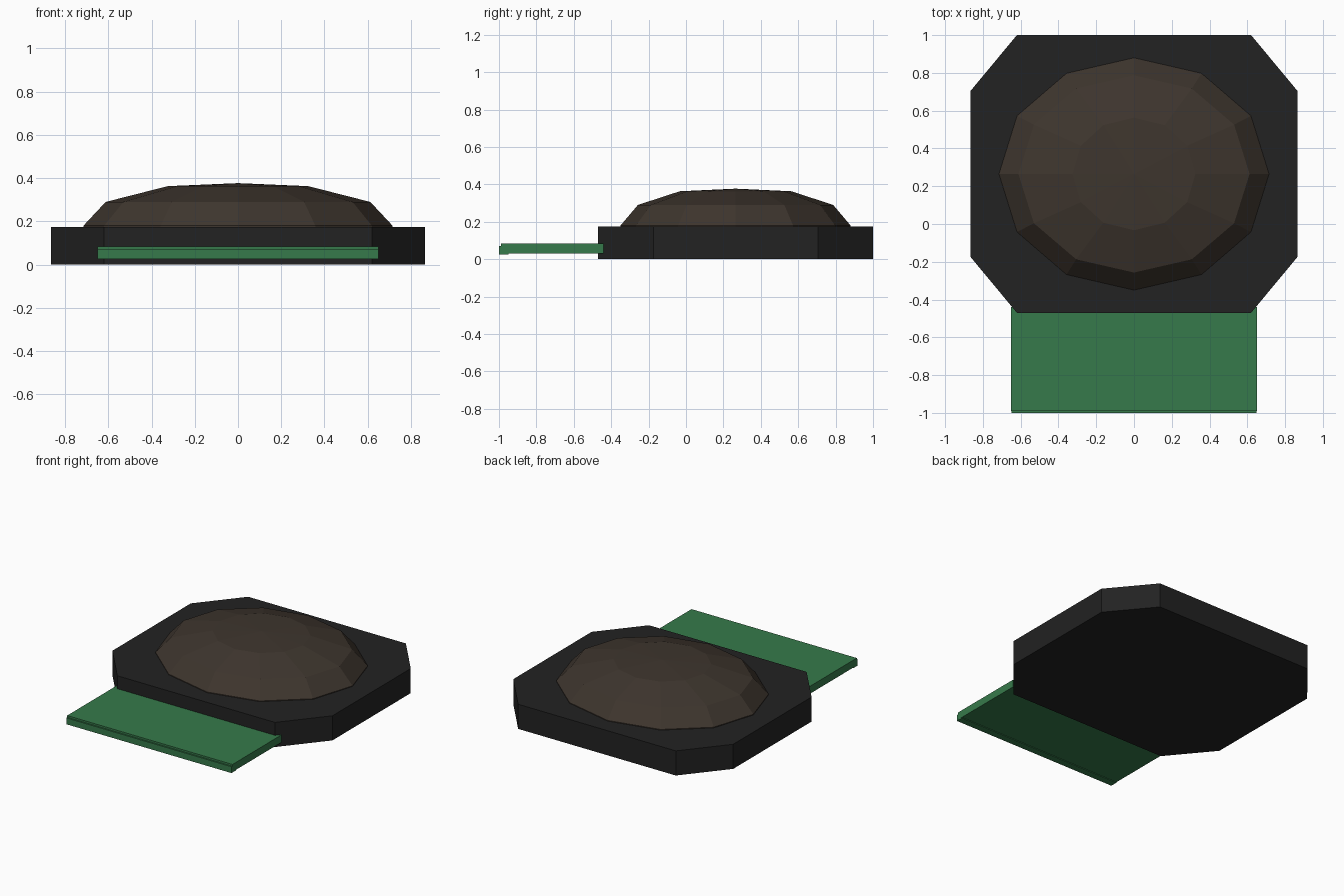
import bpy, bmesh, math

if "Cube" in bpy.data.objects:
    bpy.data.objects.remove(bpy.data.objects["Cube"])

CY = 0.265  # centre of the body and dome along y


def material(name, rgb):
    m = bpy.data.materials.new(name)
    m.diffuse_color = (*rgb, 1)
    m.use_nodes = True
    m.node_tree.nodes["Principled BSDF"].inputs["Base Color"].default_value = m.diffuse_color
    return m


black = material("black plastic", (0.016, 0.016, 0.016))
brown = material("dark brown", (0.048, 0.036, 0.027))
green = material("board green", (0.037, 0.195, 0.070))


def loft(name, rings, mat, apex=None):
    """Skin equal-length rings of points, closing both ends."""
    bm = bmesh.new()
    loops = [[bm.verts.new(p) for p in ring] for ring in rings]
    n = len(loops[0])
    for a, b in zip(loops, loops[1:]):
        for i in range(n):
            j = (i + 1) % n
            bm.faces.new((a[i], a[j], b[j], b[i]))
    bm.faces.new(loops[0][::-1])
    if apex:
        tip = bm.verts.new(apex)
        for i in range(n):
            bm.faces.new((loops[-1][i], loops[-1][(i + 1) % n], tip))
    else:
        bm.faces.new(loops[-1])
    bmesh.ops.recalc_face_normals(bm, faces=bm.faces)
    me = bpy.data.meshes.new(name)
    bm.to_mesh(me)
    bm.free()
    me.materials.append(mat)
    ob = bpy.data.objects.new(name, me)
    bpy.context.collection.objects.link(ob)
    return ob


def ellipse(rx, ry, z, n=12):
    return [(rx * math.cos(math.tau * i / n), CY + ry * math.sin(math.tau * i / n), z)
            for i in range(n)]


# Eight-sided body slab
quarter = [(0.865, 0.44), (0.62, 0.735)]
outline = (quarter + [(-x, y) for x, y in quarter[::-1]]
           + [(-x, -y) for x, y in quarter] + [(x, -y) for x, y in quarter[::-1]])
loft("body", [[(x, CY + y, z) for x, y in outline] for z in (0, 0.175)], black)

# Low faceted dome
loft("dome", [ellipse(0.715, 0.615, 0.173), ellipse(0.715, 0.615, 0.18),
              ellipse(0.612, 0.522, 0.29), ellipse(0.325, 0.298, 0.363)],
     brown, apex=(0, CY, 0.377))


def plate(name, x, y0, y1, z0, z1):
    corners = [(-x, y0), (x, y0), (x, y1), (-x, y1)]
    return loft(name, [[(a, b, z) for a, b in corners] for z in (z0, z1)], green)


# Front board and its lip
plate("front_board", 0.65, -0.99, -0.44, 0.03, 0.083)
plate("board_lip", 0.649, -1.0, -0.95, 0.025, 0.07)
